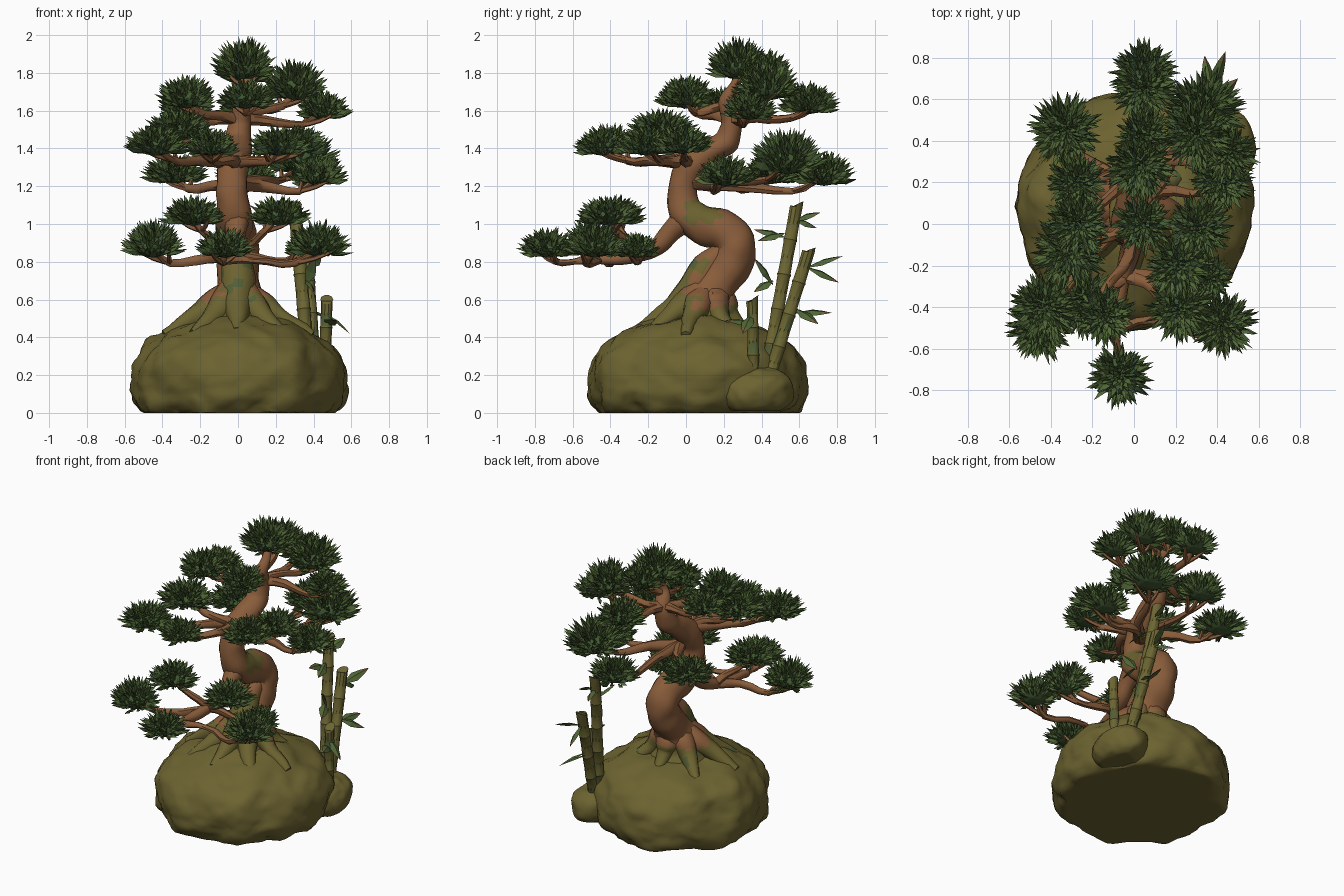
import bpy, bmesh, math, random
from mathutils import Vector, noise

if "Cube" in bpy.data.objects:
    bpy.data.objects.remove(bpy.data.objects["Cube"])

random.seed(7)


def material(name, rgb):
    m = bpy.data.materials.new(name)
    m.diffuse_color = (*rgb, 1)
    m.use_nodes = True
    m.node_tree.nodes["Principled BSDF"].inputs["Base Color"].default_value = m.diffuse_color
    return m


MOSS = material("moss_olive", (0.150, 0.125, 0.030))
PATCH = material("moss_green", (0.085, 0.115, 0.036))
BARK = material("bark_brown", (0.250, 0.108, 0.043))
NEEDLE = material("needle_green", (0.082, 0.135, 0.037))
DARK = material("deep_green", (0.050, 0.095, 0.030))
STALK = material("bamboo_olive", (0.150, 0.132, 0.032))
LEAF = material("bamboo_leaf_green", (0.080, 0.130, 0.036))
TIP = material("dry_leaf_tip", (0.160, 0.110, 0.040))


def finish(name, bm, mats, smooth=None):
    me = bpy.data.meshes.new(name)
    bmesh.ops.recalc_face_normals(bm, faces=bm.faces)
    bm.to_mesh(me)
    bm.free()
    for m in mats:
        me.materials.append(m)
    ob = bpy.data.objects.new(name, me)
    bpy.context.collection.objects.link(ob)
    if smooth:
        bpy.ops.object.select_all(action='DESELECT')
        ob.select_set(True)
        bpy.context.view_layer.objects.active = ob
        bpy.ops.object.shade_smooth_by_angle(angle=math.radians(smooth))
    return ob


def spline(pts, steps):
    """Catmull-Rom through (x, y, z, radius) points."""
    P = [Vector(p) for p in pts]
    P = [2 * P[0] - P[1]] + P + [2 * P[-1] - P[-2]]
    out = []
    for i in range(1, len(P) - 2):
        a, b, c, d = P[i - 1:i + 3]
        for k in range(steps):
            t = k / steps
            out.append(0.5 * (2 * b + (c - a) * t + (2 * a - 5 * b + 4 * c - d) * t * t
                              + (3 * b - a - 3 * c + d) * t ** 3))
    return out + [P[-2]]


def tube(bm, pts, sides=8, steps=4, rough=0.0, rule=None):
    S = spline(pts, steps)
    rings, u = [], None
    for i, s in enumerate(S):
        tan = (S[min(i + 1, len(S) - 1)] - S[max(i - 1, 0)]).to_3d().normalized()
        ref = u if u else (Vector((1, 0, 0)) if abs(tan.x) < 0.8 else Vector((0, 1, 0)))
        u = (ref - tan * ref.dot(tan)).normalized()
        v = tan.cross(u)
        ring = []
        for k in range(sides):
            a = math.tau * k / sides
            co = s.to_3d() + (u * math.cos(a) + v * math.sin(a)) * s.w
            ring.append(bm.verts.new(co + rough * noise.noise_vector(co * 9)))
        rings.append(ring)
    faces = [bm.faces.new(rings[0][::-1]), bm.faces.new(rings[-1])]
    for r, q in zip(rings, rings[1:]):
        for k in range(sides):
            n = (k + 1) % sides
            faces.append(bm.faces.new((r[k], r[n], q[n], q[k])))
    if rule:
        for f in faces:
            f.material_index = rule(f.calc_center_median())


def boulder(name, c, radii, low, p_up, bump, floor):
    """Rounded stone with a flattened underside."""
    bm = bmesh.new()
    bmesh.ops.create_icosphere(bm, subdivisions=5, radius=1)
    for v in bm.verts:
        d = v.co.copy()
        p, rz = (p_up, radii[2]) if d.z > 0 else (3, low)
        n = (math.hypot(d.x, d.y) ** p + abs(d.z) ** p) ** (1 / p)
        d /= n
        q = Vector((d.x * radii[0], d.y * radii[1], d.z * rz))
        lump = noise.noise(q * 4 + Vector(c)) + 0.6 * noise.noise(q * 9) + 0.3 * noise.noise(q * 20)
        q += d * lump * bump + Vector(c)
        v.co = (q.x, q.y, max(q.z, floor))
    return finish(name, bm, [MOSS], 40)


# Mossy mound and the small stone beside it
boulder("mound", (0, 0.06, 0.175), (0.56, 0.575, 0.335), 0.26, 2.15, 0.034, 0.0)
boulder("small_stone", (0.42, 0.37, 0.13), (0.18, 0.18, 0.12), 0.12, 2.0, 0.02, 0.01)


# Trunk and roots, mossy on the front near the ground and on top of the bend
def trunk_moss(c):
    wob = 0.05 * noise.noise(c * 8)
    front = c.z < 0.82 + wob and c.y < 0.06 + 0.35 * (c.z - 0.58) + wob
    front = front and (abs(c.x) < 0.085 or c.z < 0.62 + wob)
    bend = 1.03 + wob < c.z < 1.13 and 0.0 < c.y < 0.18
    if front or bend or c.z < 0.56 + wob:
        return 2 if noise.noise(c * 14 + Vector((3, 1, 2))) > 0.40 else 1
    return 0


TRUNK_MATS = [BARK, MOSS, PATCH]
bm = bmesh.new()
tube(bm, [(0, 0.07, 0.42, 0.23), (0, 0.09, 0.55, 0.165), (0.0, 0.15, 0.67, 0.118),
          (0.0, 0.235, 0.78, 0.11), (0.0, 0.265, 0.88, 0.108), (-0.01, 0.20, 0.965, 0.105),
          (-0.02, 0.08, 1.0, 0.103), (-0.02, -0.005, 1.07, 0.092), (-0.03, -0.02, 1.18, 0.085),
          (-0.03, 0.02, 1.29, 0.084), (-0.01, 0.12, 1.37, 0.075), (0.0, 0.215, 1.44, 0.066),
          (0.01, 0.24, 1.54, 0.055), (0.03, 0.21, 1.64, 0.042), (0.04, 0.25, 1.72, 0.026),
          (0.04, 0.28, 1.79, 0.018)], 16, 5, 0.014, trunk_moss)
finish("trunk", bm, TRUNK_MATS, 50)

bm = bmesh.new()
tube(bm, [(0, 0.22, 0.87, 0.06), (0, 0.11, 0.77, 0.085), (0, 0.03, 0.63, 0.09),
          (0, -0.09, 0.53, 0.065), (0, -0.27, 0.43, 0.03)], 10, 4, 0.012, trunk_moss)
for deg, reach, top in ((-50, 0.29, 0.68), (-130, 0.29, 0.68), (-12, 0.32, 0.65),
                        (192, 0.32, 0.65), (35, 0.24, 0.64), (90, 0.20, 0.64), (145, 0.26, 0.64)):
    cx, cy = math.cos(math.radians(deg)), math.sin(math.radians(deg))
    tube(bm, [(cx * 0.04, 0.12 + cy * 0.04, top, 0.06),
              (cx * 0.11, 0.09 + cy * 0.11, 0.585, 0.075),
              (cx * reach * 0.72, 0.08 + cy * reach * 0.72, 0.51, 0.055),
              (cx * reach * 1.25, 0.08 + cy * reach * 1.25, 0.41, 0.03)], 9, 4, 0.014, trunk_moss)
finish("roots", bm, TRUNK_MATS, 50)

# Foliage pads: x, y, z of base, radius, height, branch start
LOW, LOW2 = (-0.04, -0.25, 0.835, 0.034), (-0.10, -0.53, 0.81, 0.026)
MID, BACK = (-0.03, 0.02, 1.325, 0.042), (0.0, 0.06, 1.22, 0.042)
HIGH, CROWN = (0.0, 0.235, 1.56, 0.036), (0.03, 0.22, 1.64, 0.03)
PADS = [
    (-0.07, -0.73, 0.82, 0.16, 0.15, LOW2), (-0.45, -0.50, 0.82, 0.165, 0.19, LOW),
    (0.43, -0.48, 0.82, 0.165, 0.19, LOW2), (0.36, -0.26, 0.82, 0.12, 0.13, LOW),
    (-0.24, -0.38, 0.99, 0.17, 0.15, LOW), (0.22, -0.41, 0.99, 0.17, 0.15, LOW),
    (-0.43, -0.40, 1.36, 0.18, 0.16, MID), (-0.31, -0.13, 1.44, 0.19, 0.16, MID),
    (-0.14, -0.44, 1.36, 0.15, 0.14, MID), (0.22, -0.20, 1.36, 0.17, 0.15, MID),
    (0.31, -0.02, 1.37, 0.165, 0.15, MID),
    (0.42, 0.21, 1.20, 0.16, 0.16, BACK), (0.33, 0.54, 1.26, 0.21, 0.23, BACK),
    (0.05, 0.73, 1.20, 0.165, 0.17, BACK), (-0.33, 0.45, 1.21, 0.18, 0.15, BACK),
    (-0.27, 0.0, 1.61, 0.165, 0.17, HIGH), (-0.28, 0.20, 1.57, 0.15, 0.15, HIGH),
    (0.30, 0.43, 1.65, 0.18, 0.21, HIGH), (0.45, 0.34, 1.55, 0.15, 0.15, HIGH),
    (0.05, 0.65, 1.58, 0.165, 0.16, HIGH), (0.03, 0.28, 1.76, 0.175, 0.21, CROWN),
    (0.05, 0.42, 1.74, 0.14, 0.18, CROWN), (0.04, 0.0, 1.61, 0.15, 0.15, CROWN),
]

# Main low limb, then one bent branch to every pad
bm = bmesh.new()
tube(bm, [(-0.01, 0.02, 1.05, 0.07), (-0.01, -0.08, 0.96, 0.056), (-0.02, -0.15, 0.88, 0.046),
          (-0.05, -0.26, 0.835, 0.038), (-0.08, -0.42, 0.815, 0.03), (-0.10, -0.55, 0.81, 0.024)],
     9, 4, 0.01)
for x, y, z, r, h, s in PADS:
    a, b = Vector(s[:3]), Vector((x, y, z))
    side = (b - a).cross(Vector((0, 0, 1))) * random.uniform(-0.12, 0.12)
    m1, m2 = a.lerp(b, 0.35) + side, a.lerp(b, 0.75) - side * 0.6
    m1.z, m2.z = a.lerp(b, 0.45).z - 0.01, z - 0.025
    tube(bm, [s, (*m1, s[3] * 0.72), (*m2, 0.02), (x, y, z + 0.05, 0.012)], 7, 3, 0.012)
    # twigs reaching under the pad
    for k in (-1, 1):
        e = b + Vector((k * r * 0.5, random.uniform(-0.5, 0.5) * r, 0.04))
        tube(bm, [(*m2, 0.016), (*(m2.lerp(e, 0.5) - Vector((0, 0, 0.01))), 0.013), (*e, 0.008)], 5, 2)
finish("branches", bm, [BARK], 50)


def spike(bm, base, tip, w, mat):
    """Three-sided pointed needle."""
    d = (tip - base).normalized()
    u = d.orthogonal().normalized()
    v = d.cross(u)
    mid, turn = base.lerp(tip, 0.5), random.random() * 2
    b, t = bm.verts.new(base), bm.verts.new(tip)
    ring = [bm.verts.new(mid + (u * math.cos(turn + k * math.tau / 3)
                                + v * math.sin(turn + k * math.tau / 3)) * w) for k in range(3)]
    for k in range(3):
        n = (k + 1) % 3
        for f in (bm.faces.new((b, ring[n], ring[k])), bm.faces.new((t, ring[k], ring[n]))):
            f.material_index = mat


bm = bmesh.new()
for x, y, z, r, h, s in PADS:
    c = Vector((x, y, z))
    # leafy bowl in the middle of the pad
    core = bmesh.ops.create_icosphere(bm, subdivisions=2, radius=1)["verts"]
    for v in core:
        v.co = c + Vector((v.co.x * r * 0.62, v.co.y * r * 0.62, h * (0.34 + v.co.z * 0.33)))
    for f in {f for v in core for f in v.link_faces}:
        f.material_index = 1
    # needles fanning up and out, the lowest ones curling into a bowl
    count = int(165 * r / 0.16)
    for i in range(count):
        ang = i * 2.39996 + random.uniform(-0.2, 0.2)
        el = math.asin(min(1, (i + 0.5) / count))
        o = Vector((math.cos(ang), math.sin(ang), 0))
        d = o * math.cos(el) + Vector((0, 0, math.sin(el)))
        reach = random.uniform(0.82, 1.13)
        lift = random.uniform(0.08, 0.34)
        tip = c + Vector((d.x * r * reach, d.y * r * reach, h * (lift + (1.06 - lift) * d.z * reach)))
        base = c + Vector((d.x * r * 0.38, d.y * r * 0.38, h * (0.06 + 0.45 * d.z)))
        spike(bm, base, tip, random.uniform(0.012, 0.017), 1 if i % 6 == 0 else 0)
spike(bm, Vector((0.06, 0.26, 1.85)), Vector((0.08, 0.25, 2.0)), 0.012, 0)
finish("needle_pads", bm, [NEEDLE, DARK])

# Bamboo stalks with swollen joints, slanted cut tops and mossy feet
STALKS = [((0.38, 0.42, 0.18), (0.30, 0.585, 1.10), 0.036, 5),
          ((0.41, 0.44, 0.18), (0.36, 0.65, 0.86), 0.036, 4),
          ((0.46, 0.36, 0.16), (0.47, 0.35, 0.60), 0.032, 3)]
bm = bmesh.new()
for a, b, r, n in STALKS:
    a, b = Vector(a), Vector(b)
    for i in range(n):
        p = [a.lerp(b, (i + t) / n) for t in (0, 0.05, 0.5, 0.95, 1)]
        tube(bm, [(*q, r * w) for q, w in zip(p, (1.08, 0.98, 0.94, 0.98, 1.08))], 10, 1,
             rule=lambda c: int(c.z < 0.5 and noise.noise(c * 16) > 0.3))
    bm.verts.ensure_lookup_table()
    for v in bm.verts[-10:]:
        v.co.z += (v.co.y - b.y) * 0.7
finish("bamboo_stalks", bm, [STALK, PATCH], 35)

# Bamboo leaves: folded blades with dry tips, root then tip
LEAVES = [((0.32, 0.52, 0.93), (0.30, 0.36, 0.97)), ((0.32, 0.52, 0.95), (0.36, 0.38, 0.91)),
          ((0.31, 0.58, 1.02), (0.34, 0.71, 1.06)), ((0.31, 0.58, 1.02), (0.28, 0.69, 0.98)),
          ((0.37, 0.64, 0.77), (0.44, 0.83, 0.83)), ((0.37, 0.64, 0.77), (0.34, 0.81, 0.69)),
          ((0.38, 0.58, 0.53), (0.42, 0.77, 0.53)), ((0.38, 0.58, 0.55), (0.50, 0.70, 0.47)),
          ((0.46, 0.35, 0.47), (0.52, 0.21, 0.49)), ((0.47, 0.35, 0.52), (0.59, 0.30, 0.42)),
          ((0.36, 0.46, 0.68), (0.41, 0.36, 0.82)), ((0.36, 0.46, 0.70), (0.40, 0.36, 0.64))]
bm = bmesh.new()
for a, b in LEAVES:
    a, b = Vector(a), Vector(b)
    side = (b - a).cross(Vector((0.6, 0, 1))).normalized() * 0.034
    up = side.cross(b - a).normalized() * 0.014
    for lift in (1.0, 0.5):
        rows = [[bm.verts.new(a.lerp(b, t) + side * w * k + up * lift * w * (k == 0)) for k in (-1, 0, 1)]
                for t, w in ((0, 0.15), (0.45, 1), (0.75, 0.6), (1, 0.02))]
        for i, (p, q) in enumerate(zip(rows, rows[1:])):
            for k in (0, 1):
                bm.faces.new((p[k], p[k + 1], q[k + 1], q[k])).material_index = int(i == 2)
finish("bamboo_leaves", bm, [LEAF, TIP])
